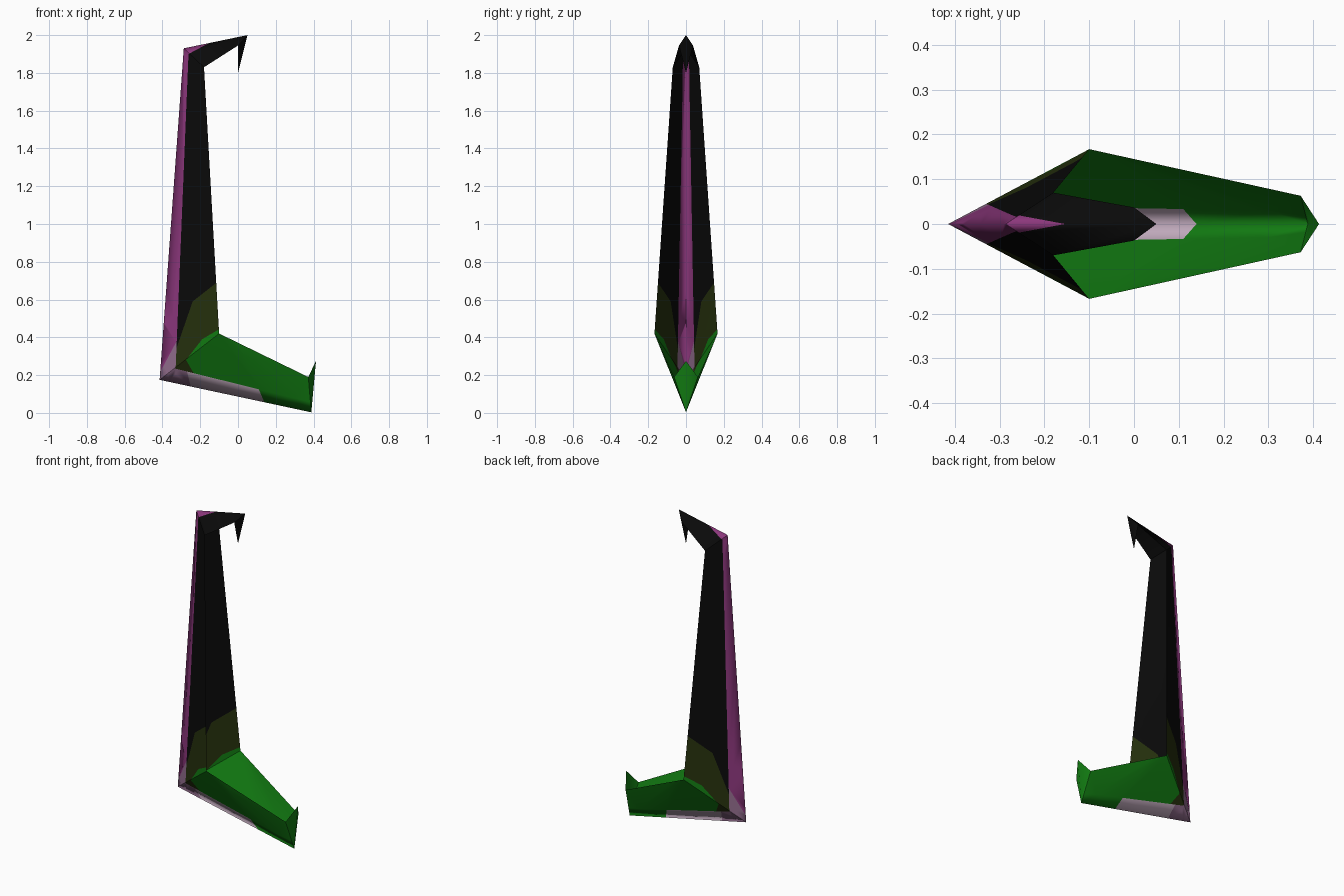
import bpy, bmesh
from mathutils import Vector

if "Cube" in bpy.data.objects:
    bpy.data.objects.remove(bpy.data.objects["Cube"])

# flat colours
def mat(name, rgb):
    m = bpy.data.materials.new(name)
    m.diffuse_color = (*rgb, 1)
    m.use_nodes = True
    m.node_tree.nodes["Principled BSDF"].inputs["Base Color"].default_value = m.diffuse_color
    return m

MATS = [mat("black", (0.003, 0.003, 0.003)), mat("magenta", (0.26, 0.038, 0.20)),
        mat("pale_pink", (0.57, 0.43, 0.54)), mat("mauve", (0.28, 0.15, 0.26)),
        mat("olive", (0.019, 0.030, 0.004)), mat("green", (0.006, 0.20, 0.006))]
BLACK, MAGENTA, PALE, MAUVE, OLIVE, GREEN = range(6)

# corner points of the front half: the y = 0 points form the folded outer seam
P = dict(heel=(-0.415, 0, 0.175), toe=(0.388, 0, 0.003), toe_tip=(0.413, 0, 0.275),
         toe_in=(0.372, -0.063, 0.19), corner=(-0.10, -0.167, 0.42),
         top_in=(-0.18, -0.07, 1.83), top=(-0.287, 0, 1.93),
         hook_in=(0.0, -0.037, 1.945), hook=(0.05, 0, 2.0), beak=(0.0, 0, 1.80))
FACES = ["heel toe corner", "toe toe_in corner", "heel corner top", "corner top_in top",
         "top top_in hook", "top_in hook_in hook", "beak hook hook_in", "toe toe_tip toe_in"]

# colour borders as lines in the front view (x, z)
L = dict(edge=((-0.33, 0.24), (-0.262, 1.90)), top=((-0.262, 1.90), (-0.14, 1.965)),
         sole=((-0.335, 0.235), (0.11, 0.125)), sole_end=((0.14, 0.055), (0.11, 0.125)),
         heel=((-0.25, 0.14), (-0.27, 0.22)), heel_top=((-0.41, 0.22), (-0.335, 0.36)),
         olive_a=((-0.33, 0.33), (-0.24, 0.59)), olive_b=((-0.24, 0.59), (-0.10, 0.70)),
         green_a=((-0.275, 0.28), (-0.19, 0.39)), green_b=((-0.19, 0.39), (-0.105, 0.44)),
         green_c=((-0.235, 0.21), (-0.275, 0.28)))

def left(name, c):
    (x0, z0), (x1, z1) = L[name]
    return (x1 - x0) * (c.z - z0) - (z1 - z0) * (c.x - x0) > 0

def colour(c):
    if c.z > 1.5:
        return MAGENTA if left("edge", c) or left("top", c) and c.x < -0.1 else BLACK
    if left("edge", c):
        return MAGENTA if left("heel_top", c) else MAUVE
    if not left("sole", c):
        if left("heel", c):
            return MAUVE
        return PALE if left("sole_end", c) else GREEN
    if not (left("green_a", c) or left("green_b", c) or left("green_c", c)):
        return GREEN
    if not (left("olive_a", c) or left("olive_b", c)):
        return OLIVE
    return BLACK

# folded sheet, front half
bm = bmesh.new()
V = {k: bm.verts.new(p) for k, p in P.items()}
for f in FACES:
    bm.faces.new([V[k] for k in f.split()])

# cut the sheet along the colour borders
for (x0, z0), (x1, z1) in L.values():
    near = [f for f in bm.faces
            if (f.calc_center_median().z > 1.5) == (z0 > 1.5) or len(f.verts) > 0]
    geom = list({e for f in near for e in f.edges}) + near + list(bm.verts)
    bmesh.ops.bisect_plane(bm, geom=geom, dist=1e-5, plane_co=Vector((x0, 0, z0)),
                           plane_no=Vector((z1 - z0, 0, x0 - x1)))
for f in bm.faces:
    f.material_index = colour(f.calc_center_median())

me = bpy.data.meshes.new("folded_blade")
bm.to_mesh(me)
bm.free()
for m in MATS:
    me.materials.append(m)
ob = bpy.data.objects.new("folded_blade", me)
bpy.context.collection.objects.link(ob)
bpy.context.view_layer.objects.active = ob
ob.select_set(True)
bpy.ops.object.shade_smooth_by_angle()

# back half
mir = ob.modifiers.new("mirror", 'MIRROR')
mir.use_axis = (False, True, False)
mir.use_clip = True
